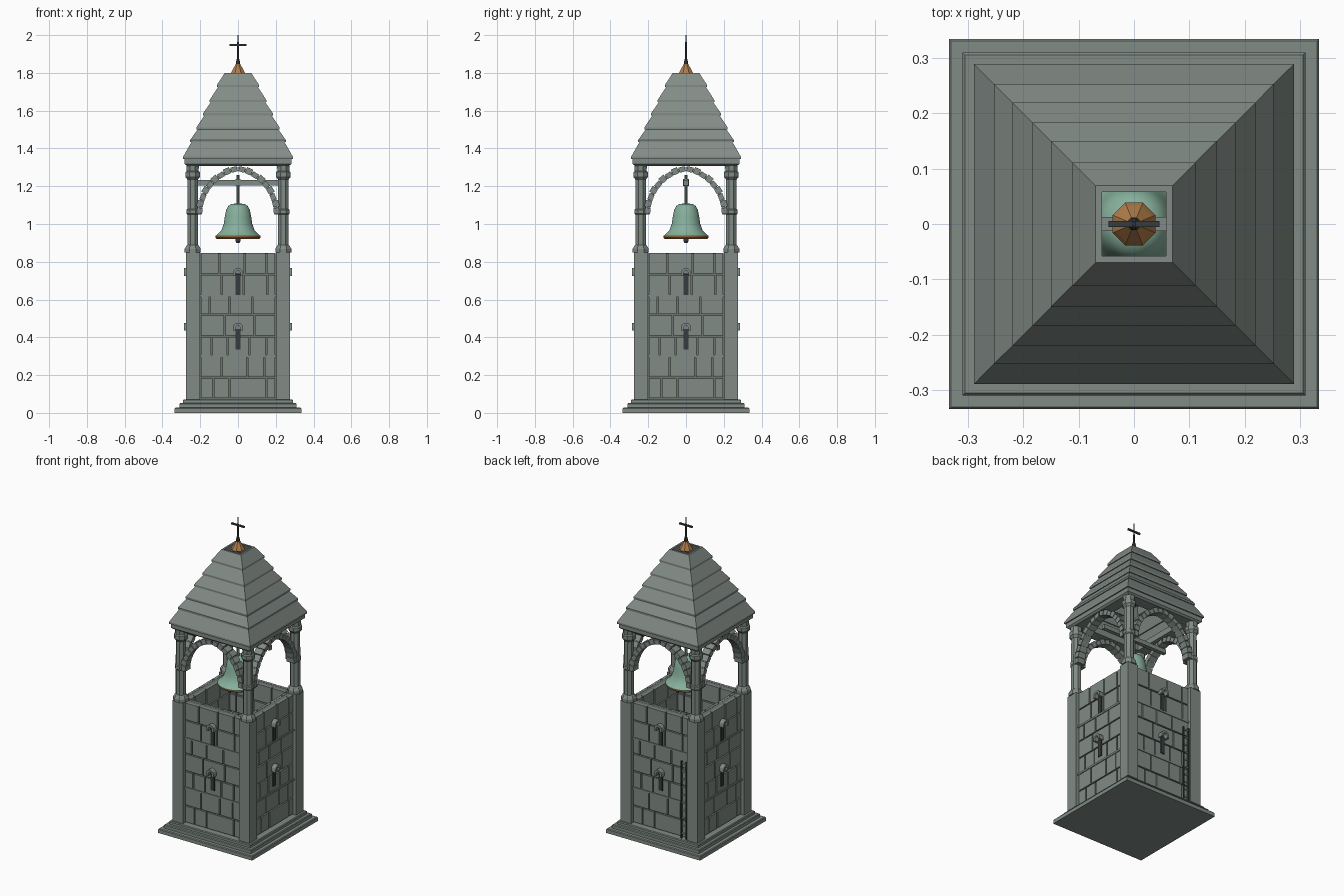
import bpy, bmesh
from math import pi, cos, sin, atan2
from mathutils import Matrix, Vector

cube = bpy.data.objects.get("Cube")
if cube:
    bpy.data.objects.remove(cube, do_unlink=True)


def material(name, rgb):
    m = bpy.data.materials.new(name)
    m.use_nodes = True
    m.diffuse_color = (*rgb, 1)
    m.node_tree.nodes["Principled BSDF"].inputs["Base Color"].default_value = (*rgb, 1)
    return m


STONE = material("grey green stone", (0.22, 0.26, 0.235))
ROOF = material("slate roof", (0.23, 0.265, 0.245))
MORTAR = material("mortar", (0.15, 0.175, 0.16))
DARK = material("dark iron", (0.04, 0.045, 0.045))
VERDIGRIS = material("verdigris bell", (0.24, 0.43, 0.33))
BRONZE = material("bronze", (0.45, 0.21, 0.07))


def add_box(bm, lo, hi):
    lo, hi = Vector(lo), Vector(hi)
    mat = Matrix.Translation((lo + hi) / 2) @ Matrix.Diagonal((*(hi - lo), 1))
    return bmesh.ops.create_cube(bm, size=1, matrix=mat)["verts"]


def finish(name, bm, *mats, turns=1, smooth=False):
    """Copies the front-side geometry around z, then makes the object."""
    base = list(bm.verts) + list(bm.edges) + list(bm.faces)
    for i in range(1, turns):
        new = bmesh.ops.duplicate(bm, geom=base)["geom"]
        verts = [g for g in new if isinstance(g, bmesh.types.BMVert)]
        bmesh.ops.rotate(bm, verts=verts, matrix=Matrix.Rotation(i * pi / 2, 3, "Z"))
    bmesh.ops.recalc_face_normals(bm, faces=bm.faces)
    mesh = bpy.data.meshes.new(name)
    bm.to_mesh(mesh)
    bm.free()
    for m in mats:
        mesh.materials.append(m)
    ob = bpy.data.objects.new(name, mesh)
    bpy.context.collection.objects.link(ob)
    if smooth:
        bpy.ops.object.select_all(action="DESELECT")
        ob.select_set(True)
        bpy.context.view_layer.objects.active = ob
        bpy.ops.object.shade_smooth_by_angle(angle=0.7)
    return ob


def boxes(name, spans, mat, turns=1):
    bm = bmesh.new()
    for lo, hi in spans:
        add_box(bm, lo, hi)
    return finish(name, bm, mat, turns=turns)


def lathe(bm, profile, sides, x=0, y=0, closed=False):
    """Rings of the (radius, height) profile; flat sides face the axes."""
    rings = [[bm.verts.new((x + r * cos(a), y + r * sin(a), z))
              for a in [(i + 0.5) * 2 * pi / sides for i in range(sides)]]
             for r, z in profile]
    pairs = list(zip(rings, rings[1:]))
    if closed:
        pairs.append((rings[-1], rings[0]))
    else:
        bm.faces.new(rings[0])
        bm.faces.new(rings[-1])
    for a, b in pairs:
        for i in range(sides):
            j = (i + 1) % sides
            bm.faces.new((a[i], a[j], b[j], b[i]))


def square(half):
    return half * 2 ** 0.5


def arch_blocks(bm, centre, inner, outer, start, end, count, front, back, gap=0.0):
    """Wedge blocks along an arc in the xz plane."""
    step = (end - start) / count
    for k in range(count):
        a0, a1 = start + step * (k + gap), start + step * (k + 1 - gap)
        out = outer + (0.006 if k % 2 and gap else 0)
        ring = [(r, a) for r, a in ((inner, a0), (out, a0), (out, a1), (inner, a1))]
        f, b = [[bm.verts.new((centre[0] + r * cos(a), y, centre[1] + r * sin(a)))
                 for r, a in ring] for y in (front, back)]
        bm.faces.new(f)
        bm.faces.new(b)
        for i in range(4):
            j = (i + 1) % 4
            bm.faces.new((f[i], f[j], b[j], b[i]))


# Stepped base
for i, (half, low, high) in enumerate(((0.335, 0, 0.028), (0.31, 0.028, 0.052), (0.29, 0.052, 0.072))):
    bm = bmesh.new()
    lathe(bm, [(square(half), low), (square(half), high - 0.005), (square(half - 0.004), high)], 4)
    finish(f"base_step_{i + 1}", bm, STONE)

# Corner piers and wall cores
boxes("corner_piers", [((-0.275, -0.275, 0.07), (-0.2, -0.2, 0.85))], STONE, 4)
boxes("wall_cores", [((-0.2, -0.245, 0.07), (0.2, -0.212, 0.845))], MORTAR, 4)

# Coursed blocks, outside and inside
levels = (0.075, 0.185, 0.3, 0.407, 0.52, 0.62, 0.735, 0.85)
joints = ((-0.13, -0.045, 0.15), (-0.085, 0.05, 0.14), (-0.14, -0.055, 0.06, 0.15),
          (-0.07, 0.085), (-0.15, -0.045, 0.075), (-0.085, 0.03, 0.155), (-0.1, 0.035, 0.15))
spans = []
for low, high, row in zip(levels, levels[1:], joints):
    edges = (-0.2, *row, 0.2)
    for a, b in zip(edges, edges[1:]):
        for front, back in ((-0.257, -0.24), (-0.216, -0.2)):
            spans.append(((a + 0.004, front, low + 0.004), (b - 0.004, back, high - 0.004)))
boxes("wall_blocks", spans, STONE, 4)
boxes("string_courses", [((-0.2, -0.262, z - 0.006), (0.2, -0.24, z + 0.006)) for z in (0.3, 0.62)], STONE, 4)

# Slit windows with small arched hoods
boxes("window_slits", [((-0.014, -0.263, z - 0.1), (0.014, -0.254, z + 0.01)) for z in (0.435, 0.725)], DARK, 4)
bm = bmesh.new()
for z in (0.435, 0.725):
    arch_blocks(bm, (0, z + 0.015), 0.013, 0.027, 0, pi, 6, -0.287, -0.25)
    for s in (-1, 1):
        add_box(bm, (s * 0.02 - 0.007, -0.287, z), (s * 0.02 + 0.007, -0.25, z + 0.015))
finish("window_hoods", bm, STONE, turns=4)

# Ladder on the back wall
boxes("ladder_rails", [((x - 0.004, 0.262, 0.07), (x + 0.004, 0.272, 0.57)) for x in (-0.19, -0.155)], DARK)
boxes("ladder_rungs", [((-0.186, 0.264, 0.1 + 0.05 * i), (-0.159, 0.27, 0.108 + 0.05 * i))
                       for i in range(10)], VERDIGRIS)

# Belfry columns
bm = bmesh.new()
lathe(bm, [(0.046, 0.848), (0.046, 0.868), (0.036, 0.885), (0.031, 0.89), (0.031, 1.05),
           (0.036, 1.055), (0.036, 1.075), (0.031, 1.08), (0.03, 1.235), (0.042, 1.25),
           (0.042, 1.275), (0.034, 1.28), (0.036, 1.312)], 8, -0.24, -0.24)
finish("belfry_columns", bm, STONE, turns=4)

# Pointed arches between the columns
bm = bmesh.new()
rise = atan2(0.23, 0.044)
arch_blocks(bm, (-0.044, 1.05), 0.234, 0.262, 0, rise, 9, -0.268, -0.215, 0.06)
arch_blocks(bm, (0.044, 1.05), 0.234, 0.262, pi, pi - rise, 9, -0.268, -0.215, 0.06)
arch_blocks(bm, (-0.044, 1.05), 0.238, 0.255, 0, rise, 9, -0.26, -0.222)
arch_blocks(bm, (0.044, 1.05), 0.238, 0.255, pi, pi - rise, 9, -0.26, -0.222)
finish("belfry_arches", bm, STONE, turns=4)

# Eaves frame
bm = bmesh.new()
lathe(bm, [(square(h), z) for h, z in ((0.27, 1.308), (0.282, 1.318), (0.282, 1.346), (0.2, 1.346), (0.2, 1.308))],
      4, closed=True)
finish("eaves_frame", bm, STONE)

# Open-topped roof of overlapping tiers
tiers = ((0.29, 1.345), (0.253, 1.433), (0.22, 1.5), (0.184, 1.575), (0.15, 1.645), (0.111, 1.725), (0.07, 1.8))
for i, ((h0, z0), (h1, z1)) in enumerate(zip(tiers, tiers[1:])):
    bm = bmesh.new()
    top = h1 if i == 5 else h1 - 0.006
    ring = [(h0, z0), (h0, z0 + 0.012), (top, z1), (top - 0.012, z1), (h0 - 0.025, z0)]
    lathe(bm, [(square(h), z) for h, z in ring], 4, closed=True)
    finish(f"roof_tier_{i + 1}", bm, ROOF)

# Finial and cross
bm = bmesh.new()
lathe(bm, [(0.042, 1.795), (0.036, 1.808), (0.013, 1.846)], 8)
finish("finial_cap", bm, BRONZE)
bm = bmesh.new()
lathe(bm, [(0.012, 1.843), (0.012, 1.856), (0.007, 1.875), (0.005, 1.88), (0.004, 2.0)], 8)
add_box(bm, (-0.046, -0.005, 1.943), (0.046, 0.005, 1.953))
finish("finial_cross", bm, DARK)

# Bell beam and hanger
boxes("bell_beam", [((-0.235, -0.013, 1.205), (0.235, 0.013, 1.232))], STONE)
bm = bmesh.new()
lathe(bm, [(0.009, 1.09), (0.009, 1.26)], 8)
add_box(bm, (-0.014, -0.017, 1.2), (0.014, 0.017, 1.237))
finish("bell_hanger", bm, STONE)

# Bell with a bronze lip
bm = bmesh.new()
lathe(bm, [(0.012, 1.108), (0.035, 1.106), (0.052, 1.095), (0.063, 1.075), (0.07, 1.04), (0.076, 1.0),
           (0.088, 0.968), (0.106, 0.948), (0.121, 0.936), (0.121, 0.928), (0.112, 0.92), (0.1, 0.925),
           (0.075, 0.965), (0.062, 1.02), (0.05, 1.08), (0.012, 1.09)], 32, closed=True)
for f in bm.faces:
    f.material_index = int(f.calc_center_median().z < 0.937 )
finish("bell", bm, VERDIGRIS, BRONZE, smooth=True)
bm = bmesh.new()
lathe(bm, [(0.006, 1.09), (0.006, 0.94), (0.015, 0.93), (0.015, 0.91), (0.008, 0.9)], 12)
finish("bell_clapper", bm, DARK)
